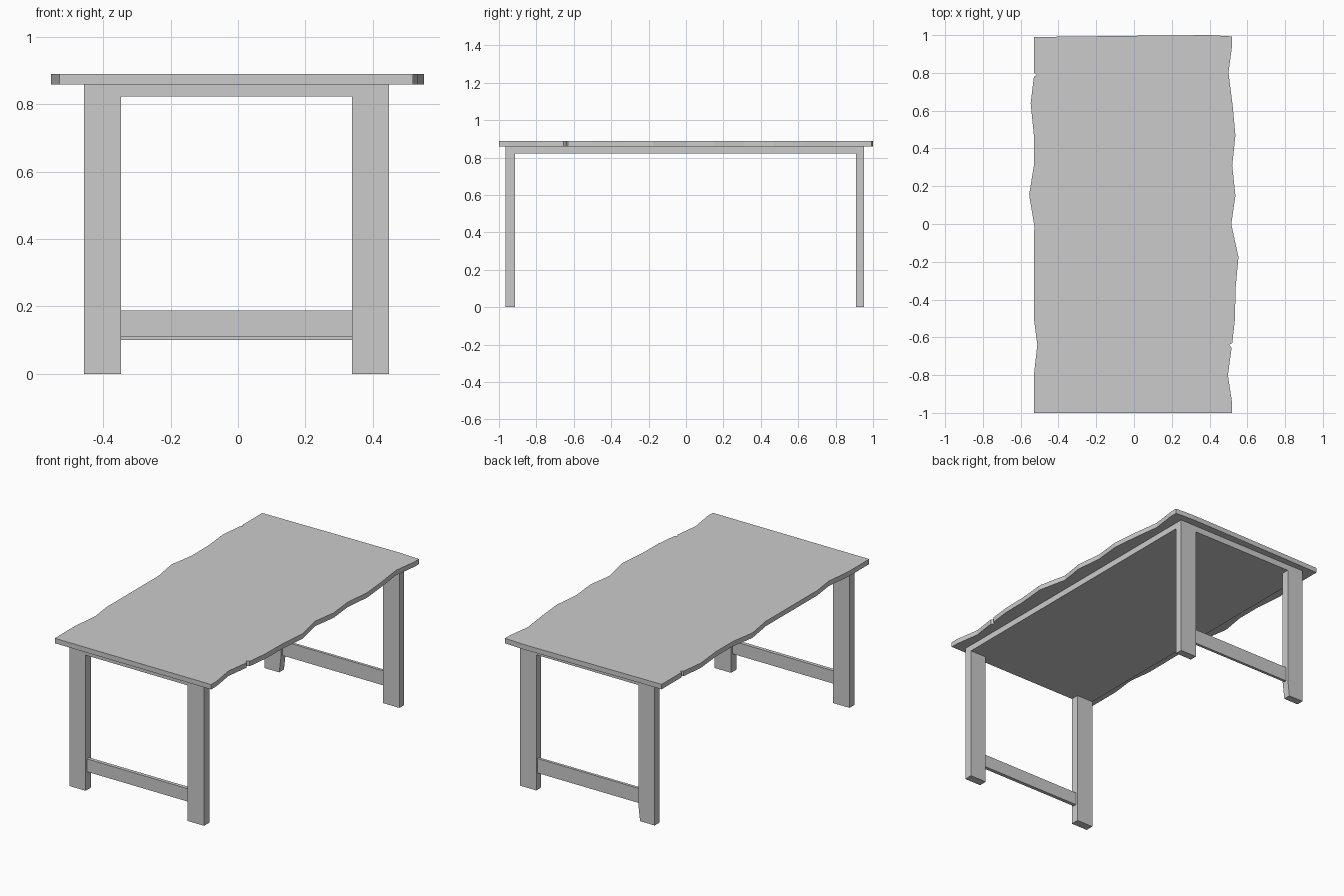
import bpy, bmesh
from mathutils import Vector

if "Cube" in bpy.data.objects:
    bpy.data.objects.remove(bpy.data.objects["Cube"])


def prism(name, base, offset):
    """Closed solid made by sweeping a flat outline along an offset."""
    bm = bmesh.new()
    face = bm.faces.new([bm.verts.new(p) for p in base])
    moved = bmesh.ops.extrude_face_region(bm, geom=[face])["geom"]
    verts = [g for g in moved if isinstance(g, bmesh.types.BMVert)]
    bmesh.ops.translate(bm, verts=verts, vec=Vector(offset))
    bmesh.ops.recalc_face_normals(bm, faces=bm.faces)
    mesh = bpy.data.meshes.new(name)
    bm.to_mesh(mesh)
    bm.free()
    obj = bpy.data.objects.new(name, mesh)
    bpy.context.collection.objects.link(obj)
    return obj


def box(name, x0, x1, y0, y1, z0, z1):
    base = [(x0, y0, z0), (x1, y0, z0), (x1, y1, z0), (x0, y1, z0)]
    return prism(name, base, (0, 0, z1 - z0))


# Table top with uneven natural edges and small nicks
right_edge = [(.52, -1), (.52, -.95), (.497, -.8), (.517, -.655), (.503, -.64),
              (.52, -.63), (.535, -.5), (.537, -.35), (.553, -.175), (.515, 0),
              (.537, .15), (.52, .31), (.537, .47), (.522, .63), (.50, .8),
              (.52, .95), (.52, .993)]
back_edge = [(.4, 1), (.05, .997), (-.35, .992), (-.53, .99)]
left_edge = [(-.53, .80), (-.515, .79), (-.53, .78), (-.547, .64), (-.53, .47),
             (-.53, .31), (-.555, .155), (-.528, -.01), (-.53, -.5),
             (-.512, -.64), (-.53, -.8), (-.53, -1)]
outline = right_edge + back_edge + left_edge
prism("table_top", [(x, y, .86) for x, y in outline], (0, 0, .03))

# Support panel under the top, flush with the legs
box("support_panel", -.457, .448, -.965, .953, .823, .86)

# End frames: two legs and a low stretcher each
for end, y0, y1, low in (("front", -.965, -.915, .11), ("back", .908, .953, .10)):
    box(end + "_right_leg", .338, .448, y0, y1, 0, .823)
    notch = .012 if end == "back" else 0   # slight taper at one worn foot
    profile = [(-.457, 0), (-.347 - notch, 0), (-.347, .1), (-.347, .823), (-.457, .823)]
    prism(end + "_left_leg", [(x, y0, z) for x, z in profile], (0, y1 - y0, 0))
    box(end + "_stretcher", -.347, .338, y0 + .014, y1 - .014, low, .188)
